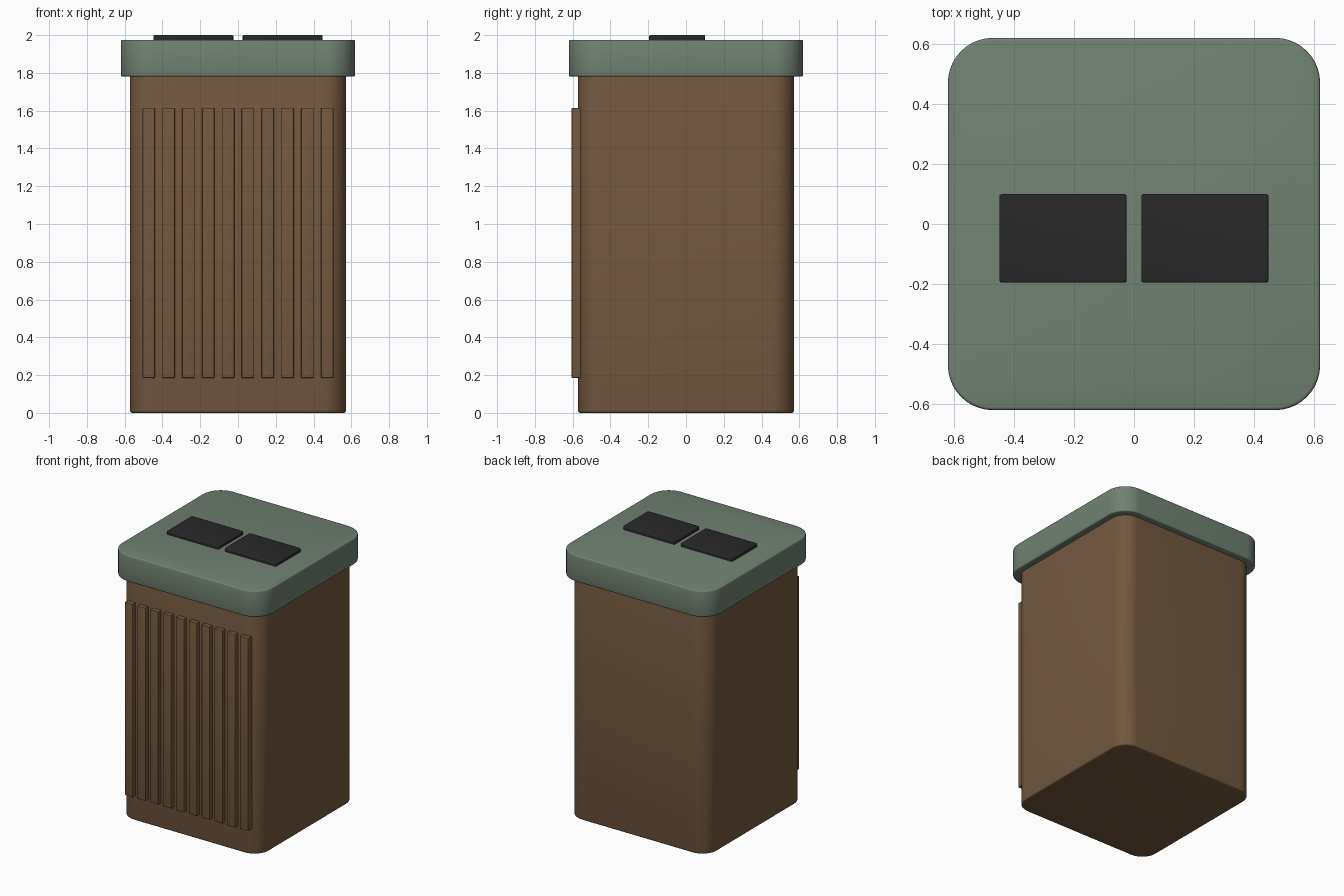
import bpy, bmesh, math

if "Cube" in bpy.data.objects:
    bpy.data.objects.remove(bpy.data.objects["Cube"])

def material(name, rgb):
    m = bpy.data.materials.new(name)
    m.diffuse_color = (*rgb, 1)
    m.use_nodes = True
    m.node_tree.nodes["Principled BSDF"].inputs["Base Color"].default_value = m.diffuse_color
    return m

BROWN = material("brown wood", (0.17, 0.098, 0.050))
GREEN = material("sage green", (0.165, 0.22, 0.17))
BLACK = material("black", (0.022, 0.022, 0.022))

def block(name, x, y, z, mat, radius=0.0, edge=0.0, segs=10):
    """Box from (min, max) ranges, rounded vertical corners, then softened rims."""
    bm = bmesh.new()
    bmesh.ops.create_cube(bm, size=1)
    for v in bm.verts:
        v.co = [r[0] if c < 0 else r[1] for c, r in zip(v.co, (x, y, z))]
    if radius:
        upright = [e for e in bm.edges
                   if abs(e.verts[0].co.z - e.verts[1].co.z) > 1e-4]
        bmesh.ops.bevel(bm, geom=upright, offset=radius, segments=segs,
                        profile=0.5, affect='EDGES')
    if edge:
        rim = [e for e in bm.edges if e.calc_face_angle(0) > math.radians(40)]
        bmesh.ops.bevel(bm, geom=rim, offset=edge, segments=3,
                        profile=0.5, affect='EDGES')
    me = bpy.data.meshes.new(name)
    bm.to_mesh(me)
    bm.free()
    me.materials.append(mat)
    ob = bpy.data.objects.new(name, me)
    bpy.context.collection.objects.link(ob)
    bpy.ops.object.select_all(action='DESELECT')
    ob.select_set(True)
    bpy.context.view_layer.objects.active = ob
    bpy.ops.object.shade_smooth_by_angle(angle=math.radians(35))
    return ob

# bin body
block("body", (-0.572, 0.572), (-0.572, 0.572), (0, 1.80), BROWN, 0.12, 0.012)

# overhanging lid
block("lid", (-0.62, 0.62), (-0.62, 0.62), (1.78, 1.975), GREEN, 0.15, 0.01)

# vertical slats on the front
for i in range(10):
    cx = (i - 4.5) * 0.105
    block(f"front_slat_{i + 1}", (cx - 0.033, cx + 0.033), (-0.605, -0.555),
          (0.185, 1.615), BROWN, 0, 0.004)

# two dark flaps on the lid
for side, name in ((-1, "left_flap"), (1, "right_flap")):
    xs = sorted((side * 0.025, side * 0.448))
    block(name, xs, (-0.195, 0.10), (1.96, 2.0), BLACK, 0.008, 0.006, 3)
